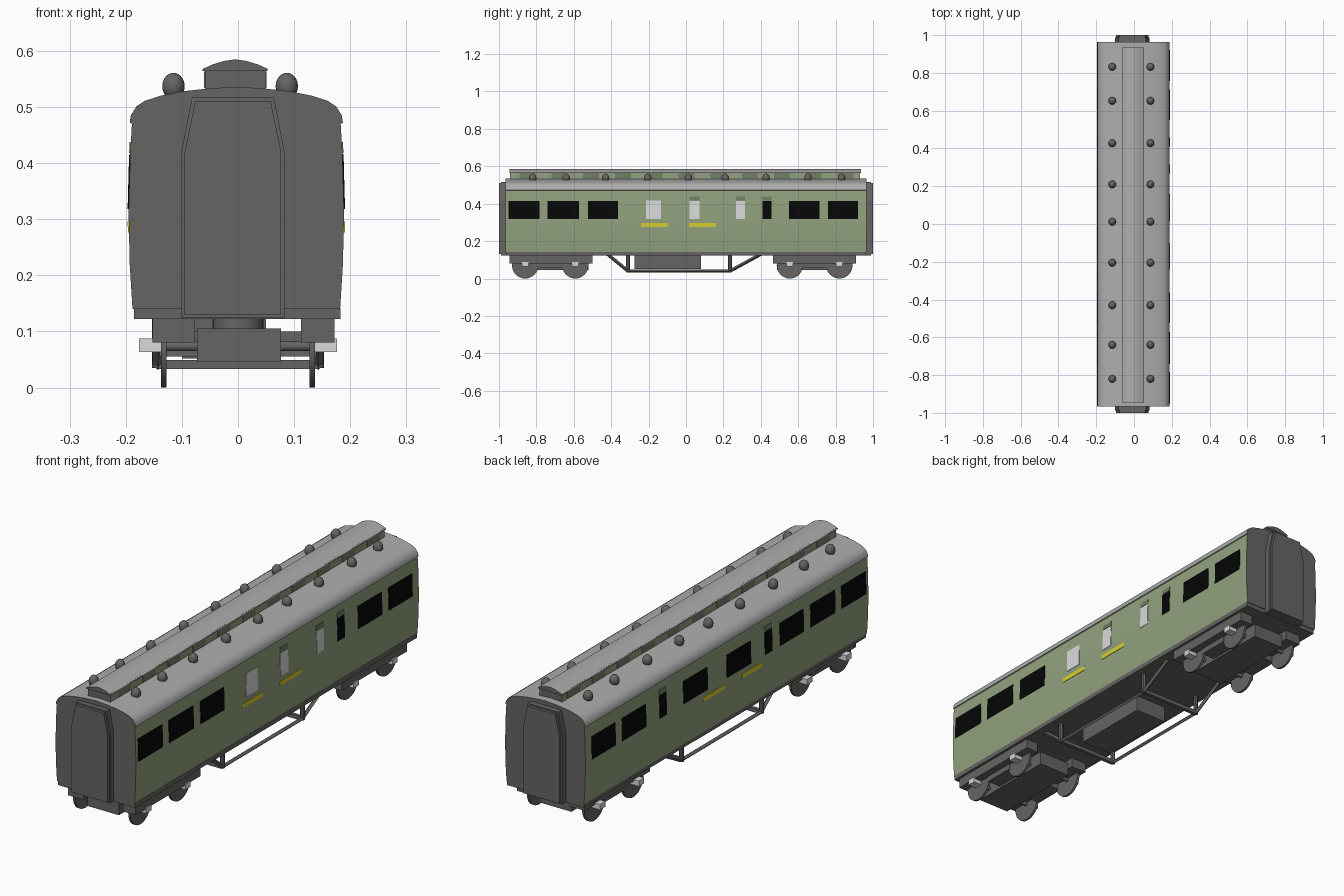
import bpy, bmesh, math
from mathutils import Vector

cube = bpy.data.objects.get("Cube")
if cube:
    bpy.data.objects.remove(cube, do_unlink=True)


def material(name, r, g, b):
    m = bpy.data.materials.new(name)
    m.use_nodes = True
    m.diffuse_color = (r, g, b, 1)
    m.node_tree.nodes["Principled BSDF"].inputs["Base Color"].default_value = (r, g, b, 1)
    return m


DARK = material("dark grey", 0.135, 0.13, 0.125)
ROOF = material("roof grey", 0.42, 0.42, 0.42)
GREEN = material("pale green", 0.29, 0.36, 0.21)
SHADE = material("deep green", 0.17, 0.21, 0.125)
BLACK = material("black glass", 0.002, 0.002, 0.002)
WHITE = material("off white", 0.7, 0.7, 0.7)
YELLOW = material("yellow", 0.68, 0.62, 0.03)


def finish(name, bm, *mats, smooth=None):
    bmesh.ops.recalc_face_normals(bm, faces=bm.faces)
    mesh = bpy.data.meshes.new(name)
    bm.to_mesh(mesh)
    bm.free()
    ob = bpy.data.objects.new(name, mesh)
    bpy.context.collection.objects.link(ob)
    for m in mats:
        mesh.materials.append(m)
    if smooth:
        bpy.ops.object.select_all(action='DESELECT')
        ob.select_set(True)
        bpy.context.view_layer.objects.active = ob
        bpy.ops.object.shade_smooth_by_angle(angle=math.radians(smooth))
    return ob


def prism(name, pts, y0, y1, *mats, rule=None, smooth=None):
    """Extrude an (x, z) outline along y."""
    bm = bmesh.new()
    f = bm.faces.new([bm.verts.new((x, y0, z)) for x, z in pts])
    new = bmesh.ops.extrude_face_region(bm, geom=[f])["geom"]
    bmesh.ops.translate(bm, vec=(0, y1 - y0, 0),
                        verts=[v for v in new if isinstance(v, bmesh.types.BMVert)])
    bmesh.ops.recalc_face_normals(bm, faces=bm.faces)
    if rule:
        for face in bm.faces:
            face.material_index = rule(face)
    return finish(name, bm, *mats, smooth=smooth)


def box(name, x0, x1, y0, y1, z0, z1, mat):
    return prism(name, [(x0, z0), (x1, z0), (x1, z1), (x0, z1)], y0, y1, mat)


def rod(name, a, b, r, mat, sides=16):
    """Cylinder between two points."""
    a, b = Vector(a), Vector(b)
    bm = bmesh.new()
    bmesh.ops.create_cone(bm, cap_ends=True, segments=sides, radius1=r, radius2=r,
                          depth=(b - a).length)
    rot = (b - a).to_track_quat('Z', 'Y').to_matrix().to_4x4()
    bmesh.ops.transform(bm, matrix=rot, verts=bm.verts)
    bmesh.ops.translate(bm, vec=(a + b) / 2, verts=bm.verts)
    return finish(name, bm, mat, smooth=40)


# Body shell: bowed walls and an arched roof
CX = -0.003
WALL = [(0.185, 0.14), (0.19, 0.22), (0.192, 0.31), (0.189, 0.42), (0.186, 0.47)]
ARCH = [(0.19, 0.472), (0.188, 0.485), (0.178, 0.501), (0.163, 0.511),
        (0.135, 0.52), (0.095, 0.528), (0.05, 0.533)]
half = WALL + ARCH
outline = [(CX + x, z) for x, z in half] + [(CX, 0.536)] + [(CX - x, z) for x, z in reversed(half)]


def body_rule(f):
    if abs(f.normal.y) > 0.9 or f.normal.z < -0.9:
        return 2
    return 1 if f.calc_center_median().z > 0.471 else 0


prism("body_shell", outline, -0.966, 0.964, GREEN, ROOF, DARK, rule=body_rule, smooth=30)
box("sole_bar", -0.185, 0.183, -0.963, 0.961, 0.122, 0.142, DARK)


# Plates that follow the wall curve
def wall_x(z):
    for (x0, z0), (x1, z1) in zip(WALL, WALL[1:]):
        if z <= z1:
            return x0 + (x1 - x0) * (z - z0) / (z1 - z0)
    return WALL[-1][0]


def plate(name, side, y0, y1, z0, z1, mat):
    a, b = wall_x(z0), wall_x(z1)
    pts = [(a - 0.003, z0), (a + 0.002, z0), (b + 0.002, z1), (b - 0.003, z1)]
    prism(name, [(CX + side * x, z) for x, z in pts], y0, y1, mat)


ENDS = [(-0.95, -0.783), (-0.74, -0.572), (-0.525, -0.363), (0.55, 0.713), (0.758, 0.92)]
for side, tag in ((1, "left"), (-1, "right")):
    big = ENDS + ([(0.13, 0.295), (-0.165, 0)] if side < 0 else [])
    for y0, y1 in big:
        plate(f"{tag}_window", side, y0, y1, 0.318, 0.415, BLACK)
    for y0, y1 in ((-0.24, -0.10), (0.015, 0.16)):
        plate(f"{tag}_yellow_stripe", side, y0, y1, 0.276, 0.296, YELLOW)
    if side > 0:
        plate("left_wide_pale_window", side, -0.215, -0.135, 0.318, 0.416, WHITE)
        doors = [(0.02, 0.073, WHITE), (0.267, 0.315, WHITE), (0.41, 0.458, BLACK)]
    else:
        doors = [(0.41, 0.458, BLACK), (-0.31, -0.26, BLACK)]
    for y0, y1, mat in doors:
        plate(f"{tag}_door_window", side, y0, y1, 0.318, 0.415, mat)
        plate(f"{tag}_door_vent", side, y0, y1, 0.418, 0.438, SHADE)

# Raised centre roof with panelled sides
RX = -0.005
prism("raised_roof_sides", [(RX - 0.054, 0.525), (RX + 0.054, 0.525), (RX + 0.054, 0.57),
                            (RX - 0.054, 0.57)], -0.94, 0.93, GREEN, DARK,
      rule=lambda f: int(abs(f.normal.y) > 0.9))
cap = [(0.058, 0.564), (0.058, 0.568), (0.04, 0.576), (0.02, 0.582)]
prism("raised_roof_cap", [(RX + x, z) for x, z in cap] + [(RX, 0.585)]
      + [(RX - x, z) for x, z in reversed(cap)], -0.945, 0.935, ROOF, DARK,
      rule=lambda f: int(abs(f.normal.y) > 0.9), smooth=30)
for i in range(11):
    y = -0.89 + i * 0.17
    for s in (-1, 1):
        x = RX + s * 0.054
        box("raised_roof_panel", x - 0.002, x + 0.002, y, y + 0.085, 0.534, 0.563, SHADE)

# Roof ventilators
for y in (-0.82, -0.64, -0.43, -0.205, 0.012, 0.21, 0.428, 0.652, 0.832):
    for x in (-0.115, 0.087):
        bm = bmesh.new()
        bmesh.ops.create_uvsphere(bm, u_segments=16, v_segments=10, radius=0.02)
        bmesh.ops.scale(bm, vec=(1, 1, 1.2), verts=bm.verts)
        bmesh.ops.translate(bm, vec=(x, y, 0.537), verts=bm.verts)
        finish("roof_ventilator", bm, DARK, smooth=60)


# End gangways: bellows and a slightly smaller face plate
def gangway(inset):
    w, t = 0.092 - inset, 0.073 - inset
    c = -0.009
    return [(c - w, 0.124 + inset), (c + w, 0.124 + inset), (c + w, 0.42),
            (c + t, 0.517 - inset), (c - t, 0.517 - inset), (c - w, 0.42)]


for s, tag in ((-1, "front"), (1, "rear")):
    prism(f"{tag}_gangway_bellows", gangway(0), s * 0.96, s * 0.988, DARK)
    prism(f"{tag}_gangway_face", gangway(0.006), s * 0.985, s * 1.0, DARK)

# Bogies
for tag, yc, axles in (("front", -0.722, (-0.86, -0.592)), ("rear", 0.686, (0.555, 0.82))):
    for x0, x1 in ((-0.152, -0.077), (0.112, 0.172)):
        box(f"{tag}_bogie_side", x0, x1, yc - 0.222, yc + 0.222, 0.08, 0.123, DARK)
    box(f"{tag}_bogie_centre", -0.073, 0.077, yc - 0.2, yc + 0.2, 0.046, 0.105, DARK)
    box(f"{tag}_bogie_bolster", -0.14, 0.14, yc - 0.07, yc + 0.07, 0.055, 0.1, DARK)
    rod(f"{tag}_bogie_pivot", (0, yc, 0.1), (0, yc, 0.13), 0.045, DARK, 24)
    for y in axles:
        rod(f"{tag}_axle", (-0.13, y, 0.074), (0.13, y, 0.074), 0.009, DARK)
        for s in (-1, 1):
            rod(f"{tag}_wheel", (s * 0.127, y, 0.07), (s * 0.137, y, 0.07), 0.07, DARK, 32)
            box(f"{tag}_axle_box", s * 0.137, s * 0.176, y - 0.018, y + 0.018,
                0.063, 0.087, WHITE)

# Underframe trusses, posts, cross bars and battery box
path = [(-0.42, 0.13), (-0.31, 0.04), (0.235, 0.04), (0.40, 0.13)]
for s, tag in ((-1, "right"), (1, "left")):
    x = s * 0.143
    for (y0, z0), (y1, z1) in zip(path, path[1:]):
        rod(f"{tag}_truss_bar", (x, y0, z0), (x, y1, z1), 0.009, DARK, 4)
    for y in (-0.31, 0.235):
        rod(f"{tag}_truss_post", (x, y, 0.035), (x, y, 0.13), 0.01, DARK, 8)
for y in (-0.31, 0.235):
    box("truss_cross_bar", -0.143, 0.143, y - 0.008, y + 0.008, 0.033, 0.049, DARK)
box("battery_box", -0.1, 0.05, -0.275, 0.08, 0.052, 0.13, DARK)
